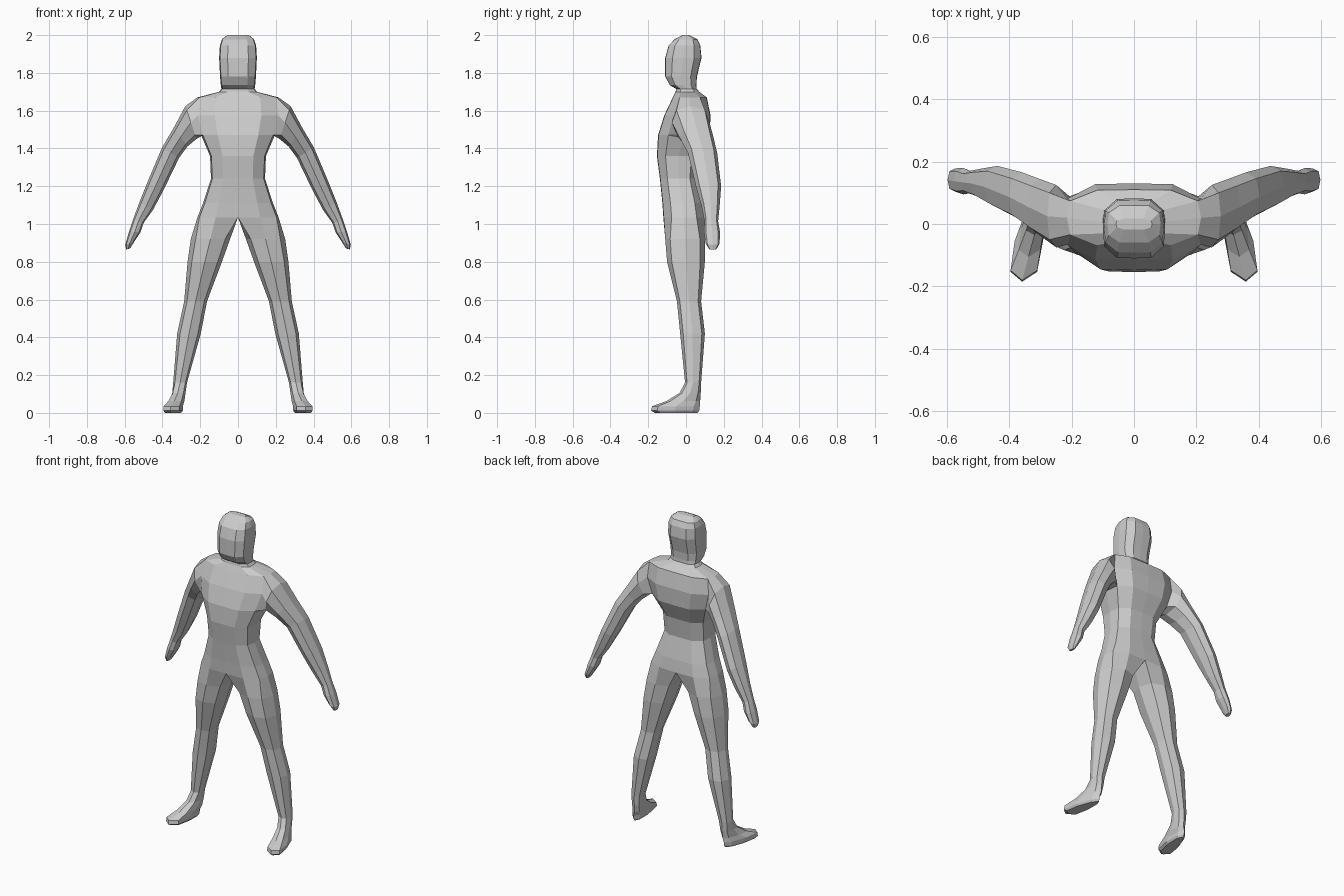
import bpy, bmesh

cube = bpy.data.objects.get("Cube")
if cube:
    bpy.data.objects.remove(cube, do_unlink=True)

# Single flat colour
grey = bpy.data.materials.new("light_grey")
grey.use_nodes = True
grey.diffuse_color = (0.6, 0.6, 0.6, 1)
grey.node_tree.nodes["Principled BSDF"].inputs["Base Color"].default_value = (0.6, 0.6, 0.6, 1)

bm = bmesh.new()

# Half cross-section of the trunk (front middle round to back middle)
TRUNK = [(0, -1), (.55, -.98), (.95, -.6), (1, 0), (.95, .6), (.55, .98), (0, 1)]
# Octagon for limbs: u runs inner to outer, v runs front to back
LIMB = [(-.75, -.75), (0, -1), (.75, -.75), (1, 0), (.75, .75), (0, 1), (-.75, .75), (-1, 0)]
LIMB_REVERSED = [LIMB[-k % 8] for k in range(8)]


def trunk_ring(z, half, front, back):
    mid, depth = (front + back) / 2, (back - front) / 2
    return [bm.verts.new((u * half, mid + v * depth, z)) for u, v in TRUNK]


def limb_ring(section, outer, inner, front, back, splay=0.0):
    """Octagon between an outer and inner (x, z) point; splay widens it forwards."""
    verts = []
    for u, v in section:
        t = u * (1 - splay * v)
        x = (outer[0] + inner[0]) / 2 + t * (outer[0] - inner[0]) / 2 - splay * v * .06
        z = (outer[1] + inner[1]) / 2 + u * (outer[1] - inner[1]) / 2
        verts.append(bm.verts.new((x, (front + back) / 2 + v * (back - front) / 2, z)))
    return verts


def bridge(a, b, closed=True):
    n = len(a)
    return [bm.faces.new((a[i], a[(i + 1) % n], b[(i + 1) % n], b[i]))
            for i in range(n if closed else n - 1)]


def loft(start, rings):
    for ring in rings:
        bridge(start, ring)
        start = ring
    bm.faces.new(start)


# Trunk, neck and head: height, half width, front y, back y
trunk = [trunk_ring(*r) for r in [
    (1.035, .215, -.12, .10),
    (1.11, .185, -.125, .09),
    (1.24, .143, -.138, .06),
    (1.36, .148, -.154, .075),
    (1.47, .195, -.148, .125),
    (1.575, .225, -.115, .13),
    (1.67, .215, -.07, .11),
    (1.70, .10, -.055, .07),
    (1.715, .088, -.052, .056),
    (1.735, .091, -.085, .055),
    (1.78, .095, -.11, .058),
    (1.88, .10, -.11, .082),
    (1.945, .096, -.092, .076),
    (1.978, .085, -.06, .06),
    (2.0, .058, -.018, .018)]]
for row in range(len(trunk) - 1):
    faces = bridge(trunk[row], trunk[row + 1], closed=False)
    if row in (4, 5):  # open the side of the chest for the arm
        bmesh.ops.delete(bm, geom=faces[2:4], context='FACES_ONLY')
bm.faces.new(trunk[-1])

# Leg and foot, growing from the bottom of the trunk
crotch = bm.verts.new((0, 0, 1.035))
leg = [limb_ring(LIMB, (xo, z), (xi, z), f, b, s) for z, xo, xi, f, b, s in [
    (.92, .250, .042, -.11, .10, 0),
    (.80, .267, .085, -.10, .10, 0),
    (.59, .285, .164, -.048, .08, 0),
    (.42, .322, .197, -.031, .10, 0),
    (.16, .343, .270, -.005, .08, 0),
    (.105, .348, .278, -.035, .078, .1),
    (.062, .362, .284, -.105, .075, .25),
    (.035, .382, .292, -.18, .073, .35),
    (.012, .382, .292, -.185, .07, .35),
    (.0, .372, .302, -.165, .06, .35)]]
loft(trunk[0] + [crotch], leg)

# Arm and hand, growing from the opening in the chest
low, mid, top = trunk[4:7]
shoulder = [low[2], low[3], low[4], mid[4], top[4], top[3], top[2], mid[2]]
arm = [limb_ring(LIMB_REVERSED, *r) for r in [
    ((.278, 1.625), (.220, 1.45), -.075, .125),
    ((.340, 1.51), (.268, 1.41), -.035, .145),
    ((.402, 1.405), (.312, 1.35), .01, .165),
    ((.480, 1.22), (.394, 1.18), .052, .186),
    ((.522, 1.115), (.450, 1.075), .082, .178),
    ((.555, 1.025), (.500, 1.005), .098, .17),
    ((.577, .96), (.517, .955), .095, .18),
    ((.597, .89), (.550, .905), .104, .178),
    ((.592, .865), (.572, .87), .122, .162)]]
loft(shoulder, arm)

bmesh.ops.delete(bm, geom=[v for v in bm.verts if not v.link_faces], context='VERTS')
bmesh.ops.recalc_face_normals(bm, faces=bm.faces)

mesh = bpy.data.meshes.new("body")
bm.to_mesh(mesh)
bm.free()
mesh.materials.append(grey)
body = bpy.data.objects.new("body", mesh)
bpy.context.collection.objects.link(body)

# Other half of the figure
mirror = body.modifiers.new("mirror", 'MIRROR')
mirror.use_axis[0] = True
mirror.use_clip = True
mirror.merge_threshold = 0.001
